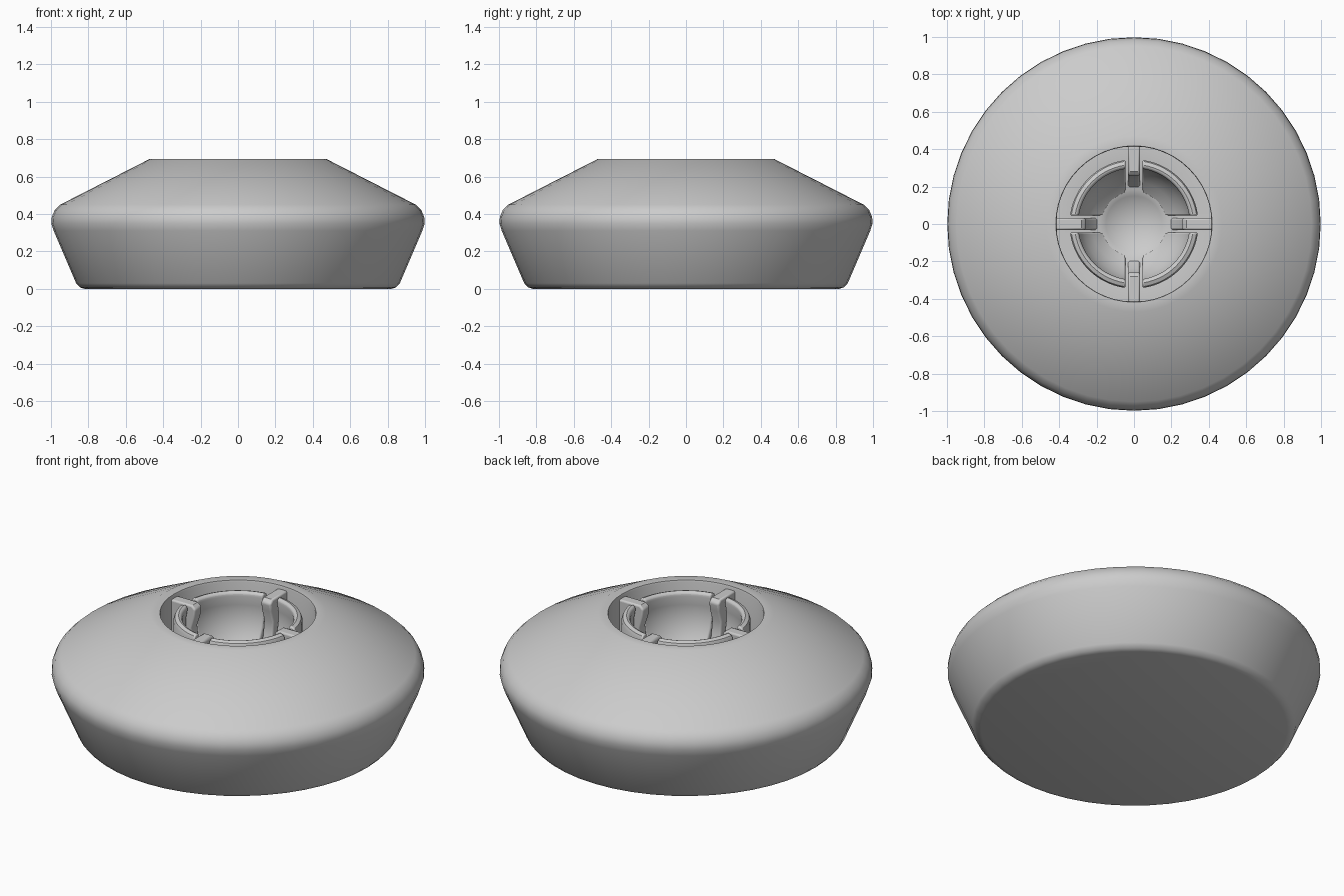
import bpy, bmesh, math

if "Cube" in bpy.data.objects:
    bpy.data.objects.remove(bpy.data.objects["Cube"])

grey = bpy.data.materials.new("light_grey")
grey.diffuse_color = (0.6, 0.6, 0.6, 1)
grey.use_nodes = True
grey.node_tree.nodes["Principled BSDF"].inputs["Base Color"].default_value = grey.diffuse_color

R, CZ, FLOOR = 0.31, 0.57, 0.32          # socket sphere radius and centre, groove floor
GAP = 0.046                              # half width of the slots


def finish(name, bm, bevel=0.0):
    bmesh.ops.remove_doubles(bm, verts=bm.verts, dist=1e-5)
    bmesh.ops.recalc_face_normals(bm, faces=bm.faces)
    me = bpy.data.meshes.new(name)
    bm.to_mesh(me)
    bm.free()
    me.materials.append(grey)
    ob = bpy.data.objects.new(name, me)
    bpy.context.collection.objects.link(ob)
    bpy.ops.object.select_all(action='DESELECT')
    ob.select_set(True)
    bpy.context.view_layer.objects.active = ob
    if bevel:
        mod = ob.modifiers.new("round", 'BEVEL')
        mod.width, mod.segments, mod.limit_method = bevel, 3, 'ANGLE'
        mod.angle_limit = math.radians(50)
    bpy.ops.object.shade_smooth_by_angle(angle=math.radians(35))
    return ob


def sphere_r(z):
    return math.sqrt(max(R * R - (z - CZ) ** 2, 0))


# Body: one lathe profile, underside to rim, recess wall, groove floor, bowl
profile = [(0, 0), (0.82, 0), (0.845, 0.008), (0.865, 0.03), (0.985, 0.31),
           (0.998, 0.35), (0.995, 0.385), (0.98, 0.42), (0.95, 0.45),
           (0.47, 0.695), (0.418, 0.695), (0.415, 0.685), (0.415, FLOOR)]
a0 = math.acos((CZ - FLOOR) / R)
profile += [(R * math.sin(a0 * k / 5), CZ - R * math.cos(a0 * k / 5)) for k in range(5, -1, -1)]
bm = bmesh.new()
vs = [bm.verts.new((r, 0, z)) for r, z in profile]
es = [bm.edges.new(p) for p in zip(vs, vs[1:])]
bmesh.ops.spin(bm, geom=vs + es, cent=(0, 0, 0), axis=(0, 0, 1),
               angle=math.tau, steps=48, use_merge=True)
finish("body", bm)

# Socket walls: four arcs with rounded tops, parallel-sided slots between
IN_TOP = 0.655
section = [(0.345, FLOOR - 0.01), (0.345, 0.655), (0.338, 0.672), (0.318, 0.68),
           (0.302, 0.674)]
section += [(sphere_r(z), z) for z in (IN_TOP, 0.6, 0.54, 0.48, 0.42, 0.36, FLOOR - 0.01)]
N = 14
for q in range(4):
    bm = bmesh.new()
    rings = []
    for i in range(N + 1):
        ring = []
        for r, z in section:
            lo = math.asin(GAP / r)
            a = q * math.pi / 2 + lo + (math.pi / 2 - 2 * lo) * i / N
            ring.append(bm.verts.new((r * math.cos(a), r * math.sin(a), z)))
        rings.append(ring)
    n = len(section)
    for A, B in zip(rings, rings[1:]):
        for j in range(n):
            bm.faces.new((A[j], A[(j + 1) % n], B[(j + 1) % n], B[j]))
    bm.faces.new(rings[0])
    bm.faces.new(rings[-1])
    finish("socket_wall_%d" % (q + 1), bm, 0.008)

# Clips: four fins in the slots with a small inward hook at the top
clip = [(0.42, FLOOR - 0.01), (0.42, 0.675), (0.28, 0.675), (0.258, 0.655),
        (0.262, 0.61), (0.285, 0.54), (0.275, 0.45), (0.24, 0.37), (0.19, FLOOR - 0.01)]
for q in range(4):
    c, s = math.cos(q * math.pi / 2), math.sin(q * math.pi / 2)
    bm = bmesh.new()
    sides = [[bm.verts.new((r * c - w * s, r * s + w * c, z)) for r, z in clip]
             for w in (-0.032, 0.032)]
    n = len(clip)
    for j in range(n):
        k = (j + 1) % n
        bm.faces.new((sides[0][j], sides[0][k], sides[1][k], sides[1][j]))
    bm.faces.new(sides[0])
    bm.faces.new(sides[1])
    finish("clip_%d" % (q + 1), bm, 0.01)
